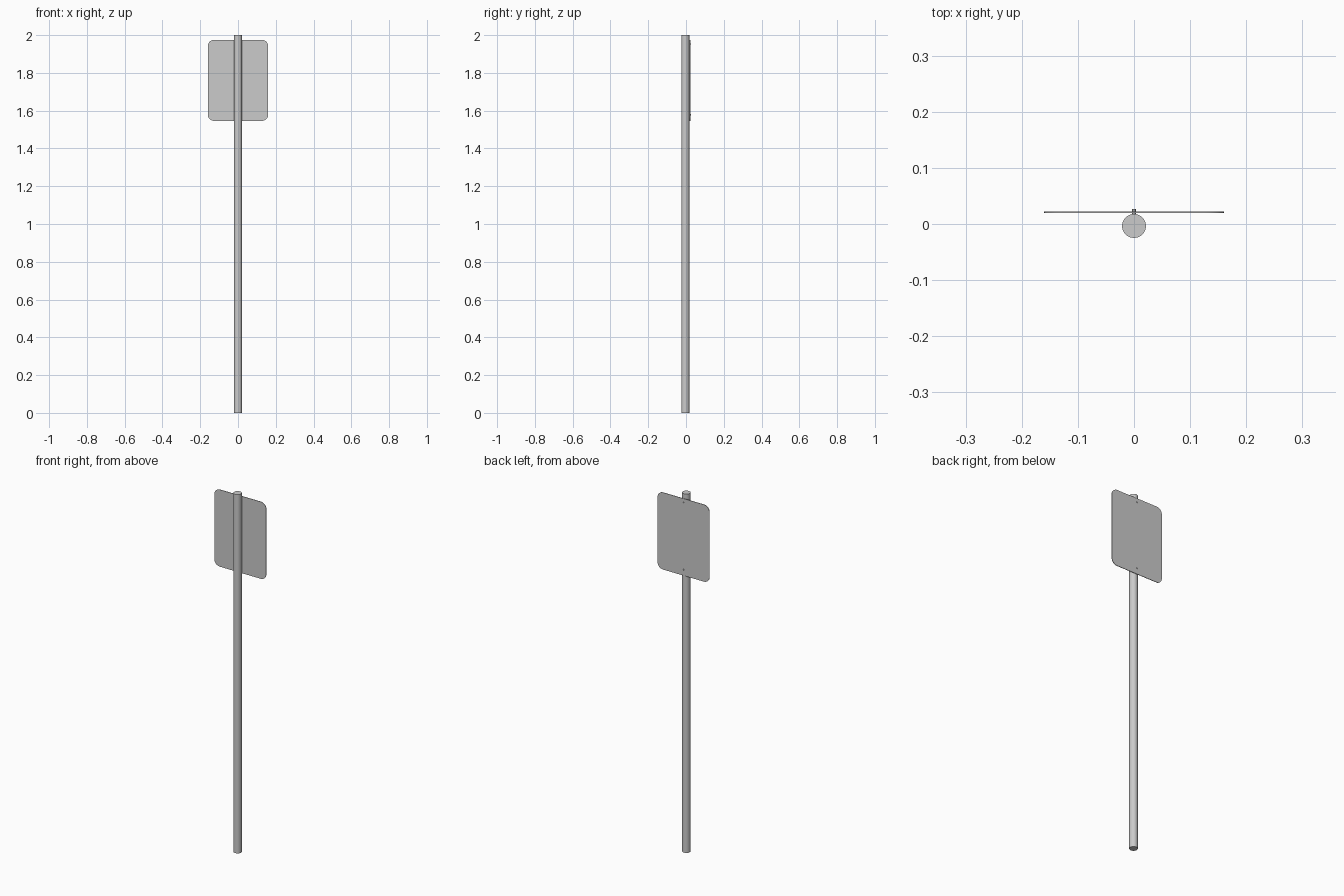
import bpy, bmesh, math
from mathutils import Matrix

if "Cube" in bpy.data.objects:
    bpy.data.objects.remove(bpy.data.objects["Cube"])


def make(name, bm, smooth=True):
    bmesh.ops.recalc_face_normals(bm, faces=bm.faces)
    me = bpy.data.meshes.new(name)
    bm.to_mesh(me)
    bm.free()
    ob = bpy.data.objects.new(name, me)
    bpy.context.collection.objects.link(ob)
    if smooth:
        bpy.ops.object.select_all(action='DESELECT')
        ob.select_set(True)
        bpy.context.view_layer.objects.active = ob
        bpy.ops.object.shade_smooth_by_angle(angle=math.radians(30))
    return ob


def cylinder(name, r, depth, matrix, sides):
    bm = bmesh.new()
    bmesh.ops.create_cone(bm, cap_ends=True, segments=sides, radius1=r,
                          radius2=r, depth=depth, matrix=matrix)
    return make(name, bm)


POLE_Y, POLE_R = -0.0035, 0.0213
PLATE_Y0, PLATE_Y1 = 0.0195, 0.0225

# Round post
cylinder("post", POLE_R, 2.0, Matrix.Translation((0, POLE_Y, 1.0)), 32)

# Sign plate with rounded corners
half_w, z0, z1, rad, steps = 0.16, 1.546, 1.975, 0.034, 8
zc, half_h = (z0 + z1) / 2, (z1 - z0) / 2
bm = bmesh.new()
verts = []
for q, (sx, sz) in enumerate([(1, 1), (-1, 1), (-1, -1), (1, -1)]):
    for i in range(steps + 1):
        a = math.pi / 2 * (q + i / steps)
        verts.append(bm.verts.new((sx * (half_w - rad) + rad * math.cos(a), PLATE_Y0,
                                   zc + sz * (half_h - rad) + rad * math.sin(a))))
face = bm.faces.new(verts)
ext = bmesh.ops.extrude_face_region(bm, geom=[face])
bmesh.ops.translate(bm, vec=(0, PLATE_Y1 - PLATE_Y0, 0),
                    verts=[v for v in ext["geom"] if isinstance(v, bmesh.types.BMVert)])
make("sign_plate", bm)

# Bolts joining the plate to the post
for name, z in (("upper_bolt", 1.953), ("lower_bolt", 1.579)):
    y0, y1 = 0.010, 0.0265
    cylinder(name, 0.0035, y1 - y0,
             Matrix.Translation((0, (y0 + y1) / 2, z)) @ Matrix.Rotation(math.pi / 2, 4, 'X'), 12)
